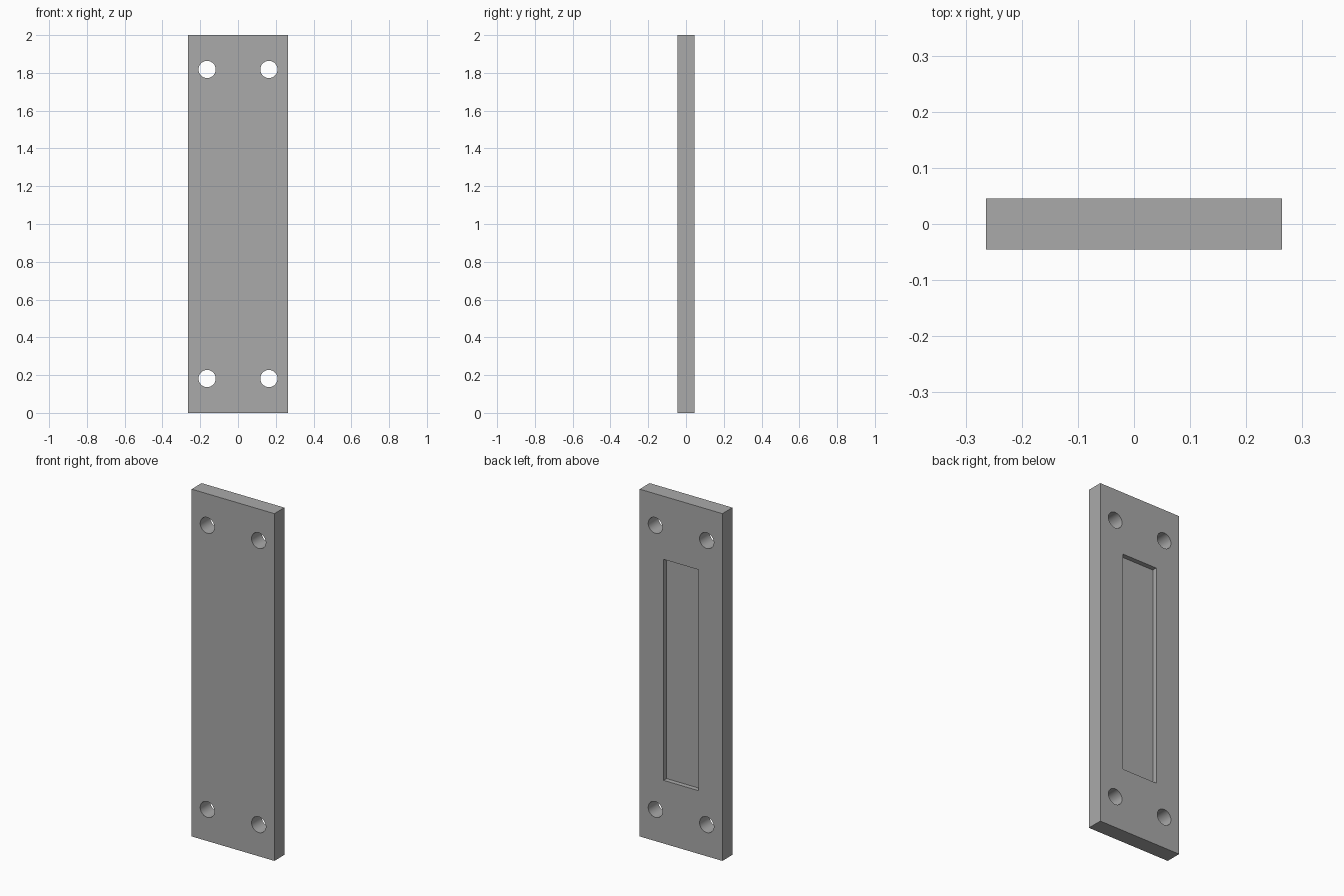
import bpy
import math

if "Cube" in bpy.data.objects:
    bpy.data.objects.remove(bpy.data.objects["Cube"])

UNIT = 2 / 110            # plate is 110 units tall
WIDTH, THICK, HEIGHT = 29 * UNIT, 5 * UNIT, 2.0
POCKET_W, POCKET_H, POCKET_D = 12.2 * UNIT, 70 * UNIT, 1.5 * UNIT
HOLE_X, HOLE_Z, HOLE_R = 9 * UNIT, 45 * UNIT, 2.5 * UNIT

# Single plain grey
grey = bpy.data.materials.new("plain grey")
grey.use_nodes = True
colour = (0.4, 0.4, 0.4, 1)
grey.diffuse_color = colour
grey.node_tree.nodes["Principled BSDF"].inputs["Base Color"].default_value = colour


def box(name, size, location):
    bpy.ops.mesh.primitive_cube_add(size=1, location=location)
    ob = bpy.context.object
    ob.name = name
    ob.scale = size
    bpy.ops.object.transform_apply(location=False, rotation=False, scale=True)
    ob.data.materials.append(grey)
    return ob


def cut(target, cutter):
    cutter.hide_render = True
    mod = target.modifiers.new("cut", "BOOLEAN")
    mod.operation = "DIFFERENCE"
    mod.solver = "EXACT"
    mod.object = cutter
    bpy.context.view_layer.objects.active = target
    bpy.ops.object.modifier_apply(modifier=mod.name)
    bpy.data.objects.remove(cutter)


# Flat plate
plate = box("mounting_plate", (WIDTH, THICK, HEIGHT), (0, 0, HEIGHT / 2))

# Shallow rectangular pocket in the back
cut(plate, box("pocket_cutter", (POCKET_W, 2 * POCKET_D, POCKET_H),
               (0, THICK / 2, HEIGHT / 2)))

# Four through holes near the corners
for sx in (-1, 1):
    for sz in (-1, 1):
        bpy.ops.mesh.primitive_cylinder_add(
            vertices=48, radius=HOLE_R, depth=THICK * 2,
            location=(sx * HOLE_X, 0, HEIGHT / 2 + sz * HOLE_Z),
            rotation=(math.pi / 2, 0, 0))
        hole = bpy.context.object
        hole.name = "hole_cutter"
        hole.data.materials.append(grey)
        cut(plate, hole)

# Smooth hole walls, crisp edges
bpy.ops.object.select_all(action="DESELECT")
plate.select_set(True)
bpy.context.view_layer.objects.active = plate
bpy.ops.object.shade_smooth_by_angle(angle=math.radians(30))
